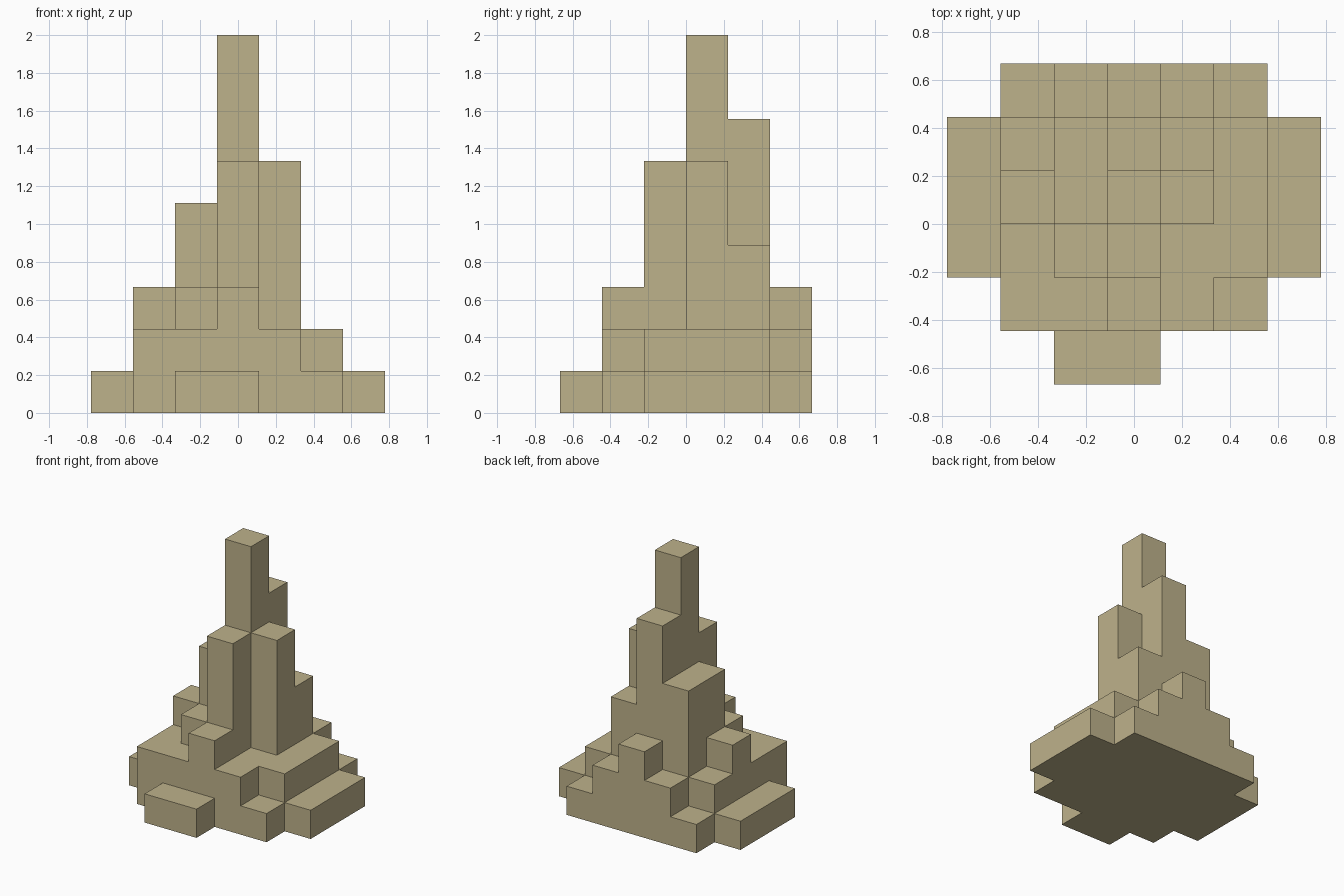
import bpy, bmesh, math
from mathutils import Vector

cube = bpy.data.objects.get("Cube")
if cube:
    bpy.data.objects.remove(cube, do_unlink=True)

UNIT = 2 / 9
# Block heights on the plan, front row first, each row running from -x to +x
PLAN = ["0011000",
        "0223210",
        "1236221",
        "1359621",
        "1257421",
        "0123210"]
ROWS, COLS = len(PLAN), len(PLAN[0])


def height(col, row):
    inside = 0 <= col < COLS and 0 <= row < ROWS
    return int(PLAN[row][col]) if inside else 0


def add_face(bm, corner, u, v):
    """One unit square whose normal is u x v."""
    points = (corner, corner + u, corner + u + v, corner + v)
    bm.faces.new([bm.verts.new(p) for p in points])


X, Y, Z = Vector((1, 0, 0)), Vector((0, 1, 0)), Vector((0, 0, 1))
# Each side: step to the neighbour, start of the wall, direction along the wall
SIDES = [(-Y, Vector(), X), (X, X, Y), (Y, X + Y, -X), (-X, Y, -Y)]

# Outer skin of the stacked blocks
bm = bmesh.new()
for row in range(ROWS):
    for col in range(COLS):
        top = height(col, row)
        if not top:
            continue
        base = Vector((col, row, 0))
        add_face(bm, base + Z * top, X, Y)
        add_face(bm, base, Y, X)
        for step, start, along in SIDES:
            beside = height(col + int(step.x), row + int(step.y))
            for level in range(beside, top):
                add_face(bm, base + start + Z * level, along, Z)

# Join the squares into large flat faces
bmesh.ops.remove_doubles(bm, verts=bm.verts, dist=0.001)
bmesh.ops.dissolve_limit(bm, angle_limit=math.radians(1),
                         verts=bm.verts, edges=bm.edges)
bmesh.ops.translate(bm, verts=bm.verts, vec=(-COLS / 2, -ROWS / 2, 0))
bmesh.ops.scale(bm, verts=bm.verts, vec=(UNIT, UNIT, UNIT))

mesh = bpy.data.meshes.new("stepped_tower")
bm.to_mesh(mesh)
bm.free()

# Sandstone colour
stone = bpy.data.materials.new("sandstone")
stone.use_nodes = True
color = (0.515, 0.445, 0.258, 1)
stone.diffuse_color = color
stone.node_tree.nodes["Principled BSDF"].inputs["Base Color"].default_value = color
mesh.materials.append(stone)

tower = bpy.data.objects.new("stepped_tower", mesh)
bpy.context.collection.objects.link(tower)
